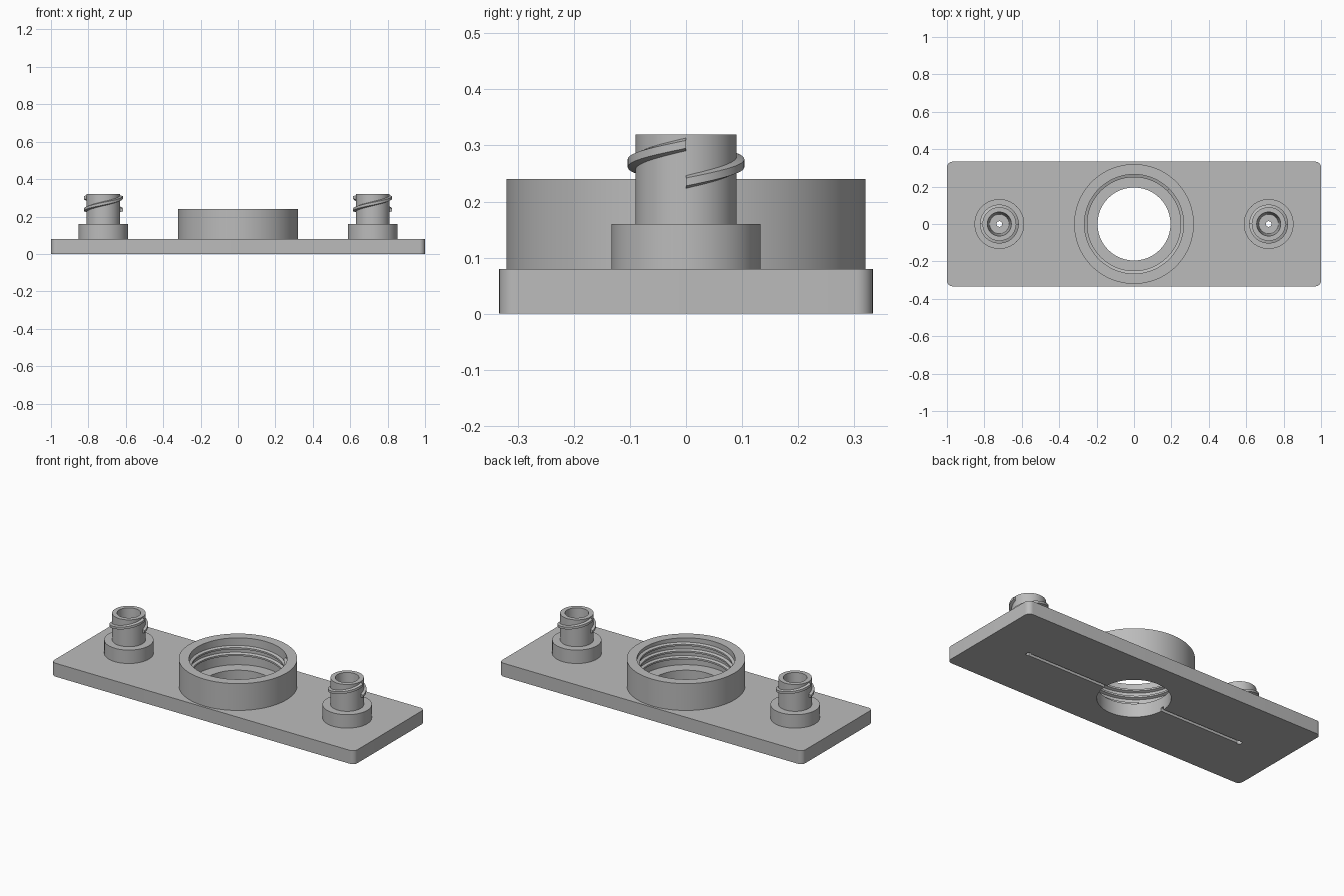
import bpy, bmesh, math
from math import cos, sin, pi

cube = bpy.data.objects.get("Cube")
if cube:
    bpy.data.objects.remove(cube, do_unlink=True)

grey = bpy.data.materials.new("mid_grey")
grey.use_nodes = True
grey.diffuse_color = (0.5, 0.5, 0.5, 1)
grey.node_tree.nodes["Principled BSDF"].inputs["Base Color"].default_value = (0.5, 0.5, 0.5, 1)


def finish(name, bm, loc=(0, 0, 0)):
    bmesh.ops.recalc_face_normals(bm, faces=bm.faces[:])
    mesh = bpy.data.meshes.new(name)
    bm.to_mesh(mesh)
    bm.free()
    obj = bpy.data.objects.new(name, mesh)
    obj.location = loc
    mesh.materials.append(grey)
    bpy.context.collection.objects.link(obj)
    smooth(obj)
    return obj


def smooth(obj):
    bpy.ops.object.select_all(action="DESELECT")
    obj.select_set(True)
    bpy.context.view_layer.objects.active = obj
    bpy.ops.object.shade_smooth_by_angle(angle=math.radians(30))


def sweep(name, section, path, loc=(0, 0, 0), closed=False):
    """Carry a closed (radius, height) section along (angle, rise) stations."""
    bm = bmesh.new()
    rings = [[bm.verts.new((r * cos(a), r * sin(a), z + rise)) for r, z in section]
             for a, rise in path]
    pairs = list(zip(rings, rings[1:]))
    if closed:
        pairs.append((rings[-1], rings[0]))
    else:
        bm.faces.new(rings[0])
        bm.faces.new(rings[-1])
    for a, b in pairs:
        for i in range(len(section)):
            j = (i + 1) % len(section)
            bm.faces.new((a[i], a[j], b[j], b[i]))
    return finish(name, bm, loc)


def lathe(name, section, loc=(0, 0, 0), steps=96):
    return sweep(name, section, [(2 * pi * i / steps, 0) for i in range(steps)], loc, True)


def helix(name, section, start, turns, pitch, loc=(0, 0, 0)):
    n = int(72 * turns)
    path = [(start + 2 * pi * turns * i / n, pitch * turns * i / n) for i in range(n + 1)]
    return sweep(name, section, path, loc)


def prism(name, outline, low, high, loc=(0, 0, 0)):
    bm = bmesh.new()
    face = bm.faces.new([bm.verts.new((x, y, low)) for x, y in outline])
    top = bmesh.ops.extrude_face_region(bm, geom=[face])["geom"]
    bmesh.ops.translate(bm, vec=(0, 0, high - low),
                        verts=[v for v in top if isinstance(v, bmesh.types.BMVert)])
    return finish(name, bm, loc)


def circle(radius, steps=96):
    return [(radius * cos(2 * pi * i / steps), radius * sin(2 * pi * i / steps))
            for i in range(steps)]


# base plate with rounded corners
LENGTH, WIDTH, CORNER, THICK = 1.0, 0.333, 0.03, 0.08
outline = []
for q, (sx, sy) in enumerate(((1, 1), (-1, 1), (-1, -1), (1, -1))):
    for k in range(9):
        a = (q + k / 8) * pi / 2
        outline.append((sx * (LENGTH - CORNER) + CORNER * cos(a),
                        sy * (WIDTH - CORNER) + CORNER * sin(a)))
plate = prism("base_plate", outline, 0, THICK)

# cut the central opening, the underside channel and the port holes
POST_X = 0.72
slot = [(-POST_X - 0.01, -0.01), (POST_X + 0.01, -0.01),
        (POST_X + 0.01, 0.01), (-POST_X - 0.01, 0.01)]
cutters = [prism("opening_cutter", circle(0.195), -0.1, 0.2),
           prism("channel_cutter", slot, -0.1, 0.02)]
for side in (-1, 1):
    cutters.append(prism("port_cutter", circle(0.015, 32), -0.1, 0.2, (side * POST_X, 0, 0)))
for cutter in cutters:
    mod = plate.modifiers.new("cut", "BOOLEAN")
    mod.operation = "DIFFERENCE"
    mod.solver = "EXACT"
    mod.object = cutter
    bpy.context.view_layer.objects.active = plate
    bpy.ops.object.modifier_apply(modifier=mod.name)
for cutter in cutters:
    bpy.data.objects.remove(cutter, do_unlink=True)
smooth(plate)

# threaded collar around the opening
lathe("collar", [(0.32, THICK), (0.32, 0.24), (0.265, 0.24), (0.265, THICK)], steps=128)
helix("collar_thread", [(0.268, -0.012), (0.25, -0.005), (0.25, 0.005), (0.268, 0.012)],
      pi * 1.25, 2.5, 0.04, (0, 0, 0.115))

# two ports, each with a foot, a tapered bore and a pair of half-turn lugs
post = [(0.015, THICK), (0.133, THICK), (0.133, 0.16), (0.09, 0.16),
        (0.09, 0.32), (0.064, 0.32), (0.052, 0.09), (0.015, 0.09)]
lug = [(0.088, -0.012), (0.104, -0.007), (0.104, 0.007), (0.088, 0.012)]
for side, label in ((1, "left"), (-1, "right")):
    lathe(label + "_port", post, (side * POST_X, 0, 0))
    for k in range(2):
        helix(f"{label}_port_lug_{k + 1}", lug, k * pi, 0.5, 0.134, (side * POST_X, 0, 0.235))
